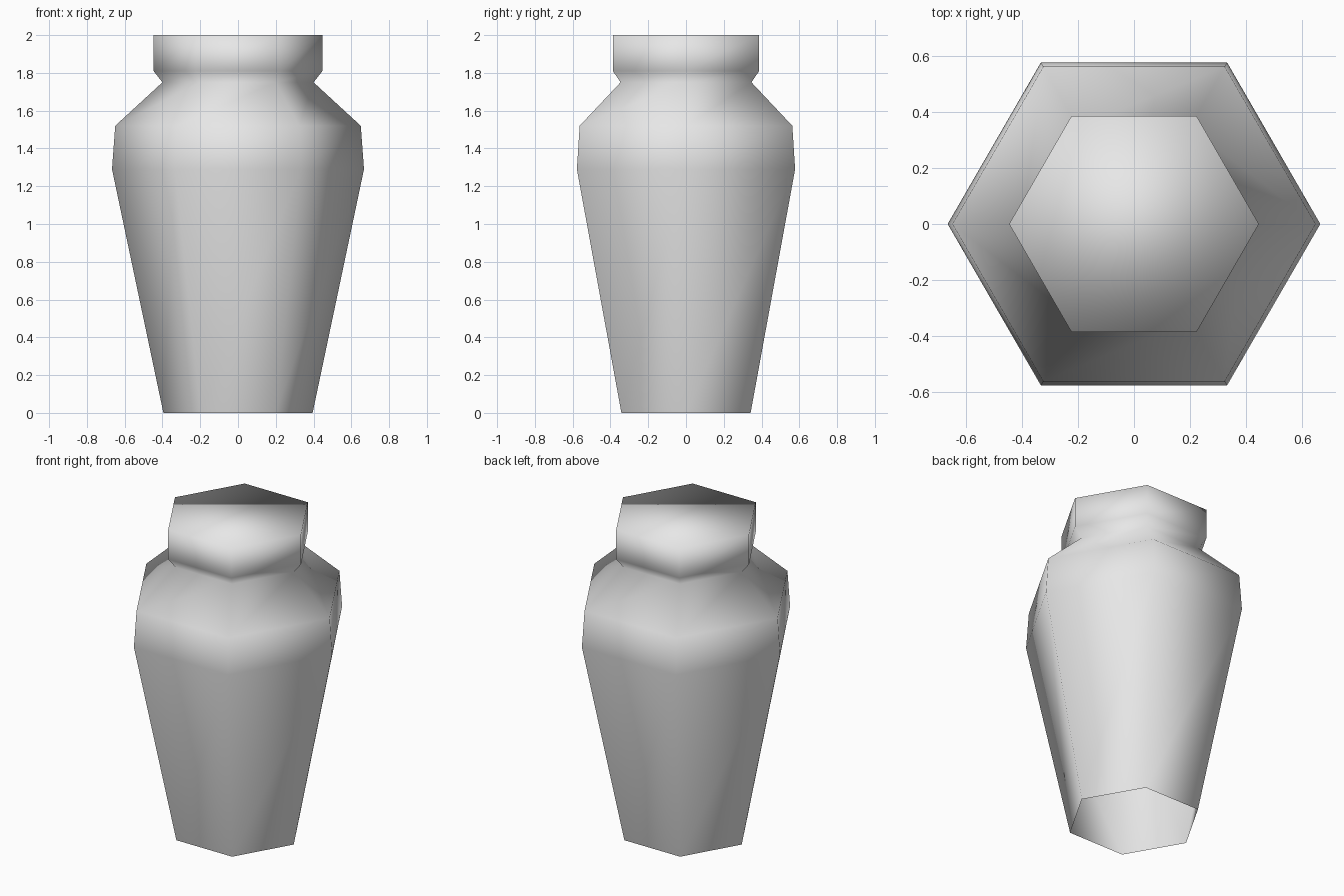
import bpy
import bmesh
from math import cos, sin, tau

# Remove the default cube
cube = bpy.data.objects.get("Cube")
if cube:
    bpy.data.objects.remove(cube, do_unlink=True)

SIDES = 6

# Profile as (radius, height): foot, belly, shoulder, neck, collar, rim
PROFILE = [(0.395, 0.0), (0.667, 1.29), (0.65, 1.52),
           (0.40, 1.75), (0.447, 1.81), (0.447, 2.0)]

# Plain grey material
grey = bpy.data.materials.new("plain grey")
grey.use_nodes = True
colour = (0.8, 0.8, 0.8, 1.0)
grey.diffuse_color = colour
grey.node_tree.nodes["Principled BSDF"].inputs["Base Color"].default_value = colour


def add_ring(bm, radius, height):
    return [bm.verts.new((radius * cos(tau * i / SIDES),
                          radius * sin(tau * i / SIDES), height))
            for i in range(SIDES)]


# Six-sided vase wall, open underneath
bm = bmesh.new()
rings = [add_ring(bm, r, z) for r, z in PROFILE]
for low, high in zip(rings, rings[1:]):
    for i in range(SIDES):
        j = (i + 1) % SIDES
        bm.faces.new((low[i], low[j], high[j], high[i]))

# Flat lid closing the collar
bm.faces.new(rings[-1])

# Soft shading over the whole surface
for face in bm.faces:
    face.smooth = True

mesh = bpy.data.meshes.new("vase")
bm.to_mesh(mesh)
bm.free()
mesh.materials.append(grey)
vase = bpy.data.objects.new("vase", mesh)
bpy.context.collection.objects.link(vase)
